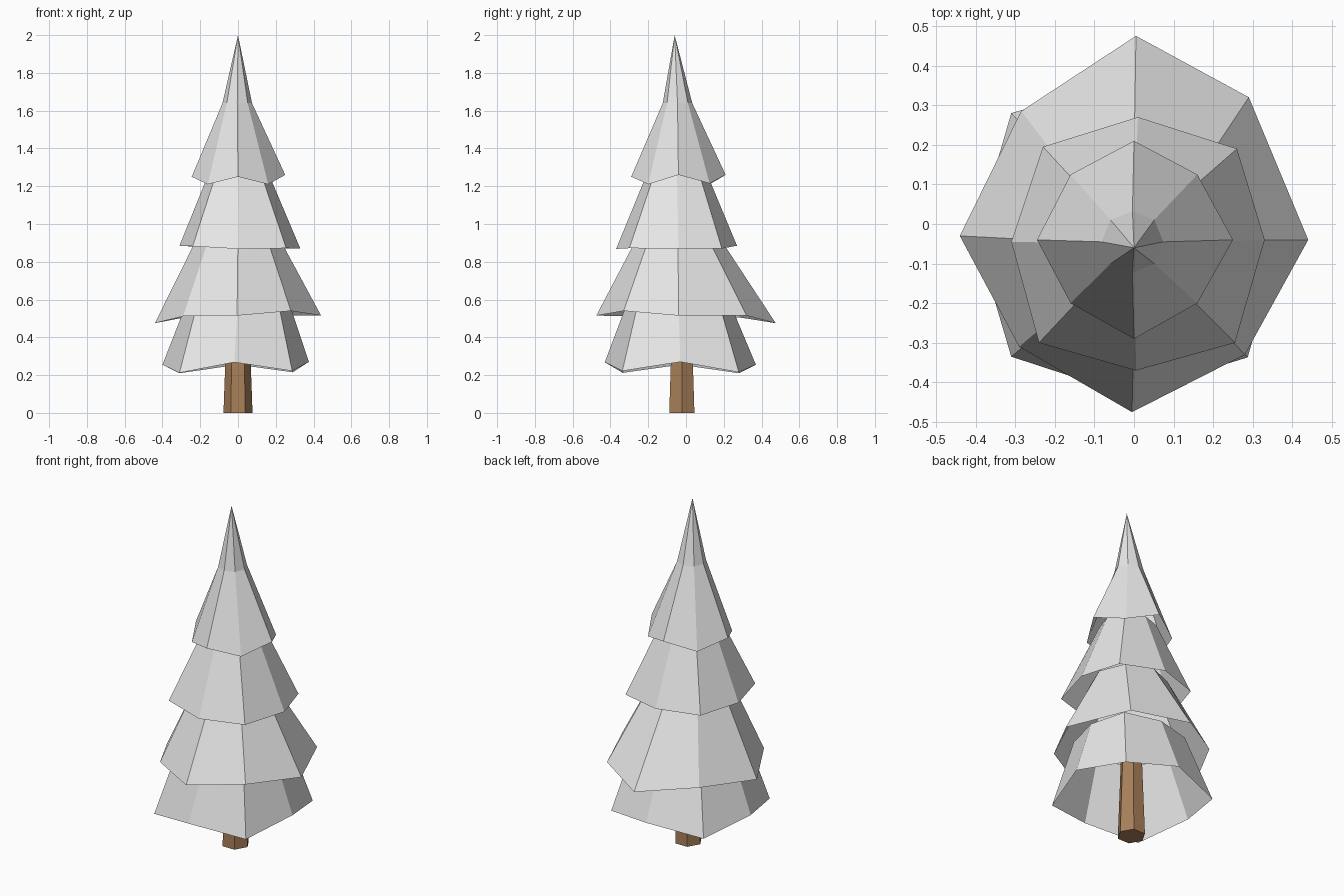
import bpy, math

if "Cube" in bpy.data.objects:
    bpy.data.objects.remove(bpy.data.objects["Cube"])


def material(name, rgb):
    m = bpy.data.materials.new(name)
    m.diffuse_color = (*rgb, 1)
    m.use_nodes = True
    m.node_tree.nodes["Principled BSDF"].inputs["Base Color"].default_value = m.diffuse_color
    return m


SNOW = material("pale_grey", (0.8, 0.8, 0.8))
BROWN = material("bark_brown", (0.39, 0.215, 0.1))


def ring(cx, cy, z, r, n, start=0.0, diag=1.0):
    """Regular ring; every second point may be pushed outwards by diag."""
    pts = []
    for i in range(n):
        a = start + math.tau * i / n
        k = r * (diag if i % 2 else 1)
        pts.append((cx + k * math.cos(a), cy + k * math.sin(a), z))
    return pts


def loft(name, rings, mat, apex=None, cap=False):
    """Skin stacked rings with flat faces, optionally closed at tip or ends."""
    n = len(rings[0])
    verts = [p for r in rings for p in r]
    faces = []
    for k in range(len(rings) - 1):
        for i in range(n):
            j = (i + 1) % n
            faces.append((k * n + i, k * n + j, (k + 1) * n + j, (k + 1) * n + i))
    top = (len(rings) - 1) * n
    if apex:
        verts.append(apex)
        faces += [(top + i, top + (i + 1) % n, len(verts) - 1) for i in range(n)]
    if cap:
        faces.append(tuple(reversed(range(n))))
        faces.append(tuple(range(top, top + n)))
    me = bpy.data.meshes.new(name)
    me.from_pydata(verts, [], faces)
    me.materials.append(mat)
    me.update()
    ob = bpy.data.objects.new(name, me)
    bpy.context.collection.objects.link(ob)
    return ob


# Trunk: tapered hexagon, running up into the lowest branches
loft("trunk", [ring(0, -0.022, 0, 0.077, 6), ring(0, -0.022, 0.6, 0.055, 6)],
     BROWN, cap=True)

# Branch skirts: irregular eight-point rims, counter-clockwise from +x, open below
rim_bottom = [(0.375, -0.03, 0.27), (0.29, 0.28, 0.215), (0, 0.37, 0.255), (-0.31, 0.28, 0.21),
              (-0.40, -0.03, 0.255), (-0.31, -0.335, 0.212), (-0.02, -0.43, 0.268), (0.287, -0.337, 0.222)]
rim_lower = [(0.44, -0.04, 0.515), (0.29, 0.32, 0.515), (0.005, 0.475, 0.475), (-0.285, 0.285, 0.505),
             (-0.44, -0.03, 0.475), (-0.29, -0.31, 0.512), (-0.005, -0.475, 0.515), (0.28, -0.33, 0.54)]
rim_middle = [(0.33, -0.04, 0.87), (0.26, 0.19, 0.87), (0.01, 0.27, 0.885), (-0.23, 0.195, 0.88),
              (-0.31, -0.045, 0.885), (-0.24, -0.30, 0.882), (0.005, -0.37, 0.868), (0.255, -0.30, 0.872)]
rim_top = [(0.25, -0.04, 1.26), (0.16, 0.125, 1.215), (0, 0.21, 1.26), (-0.16, 0.125, 1.21),
           (-0.245, -0.04, 1.25), (-0.16, -0.20, 1.21), (0, -0.29, 1.25), (0.16, -0.20, 1.21)]

loft("bottom_branches", [rim_bottom, ring(0, -0.04, 0.6, 0.265, 8, diag=1.12)], SNOW)
loft("lower_branches", [rim_lower, ring(0, -0.042, 0.95, 0.205, 8)], SNOW)
loft("middle_branches", [rim_middle, ring(0.003, -0.048, 1.3, 0.145, 8, diag=1.05)], SNOW)

# Top skirt with a kink, closing to the pointed tip
loft("top_branches", [rim_top, ring(-0.004, -0.045, 1.64, 0.078, 8)], SNOW, apex=(0, -0.06, 2))
